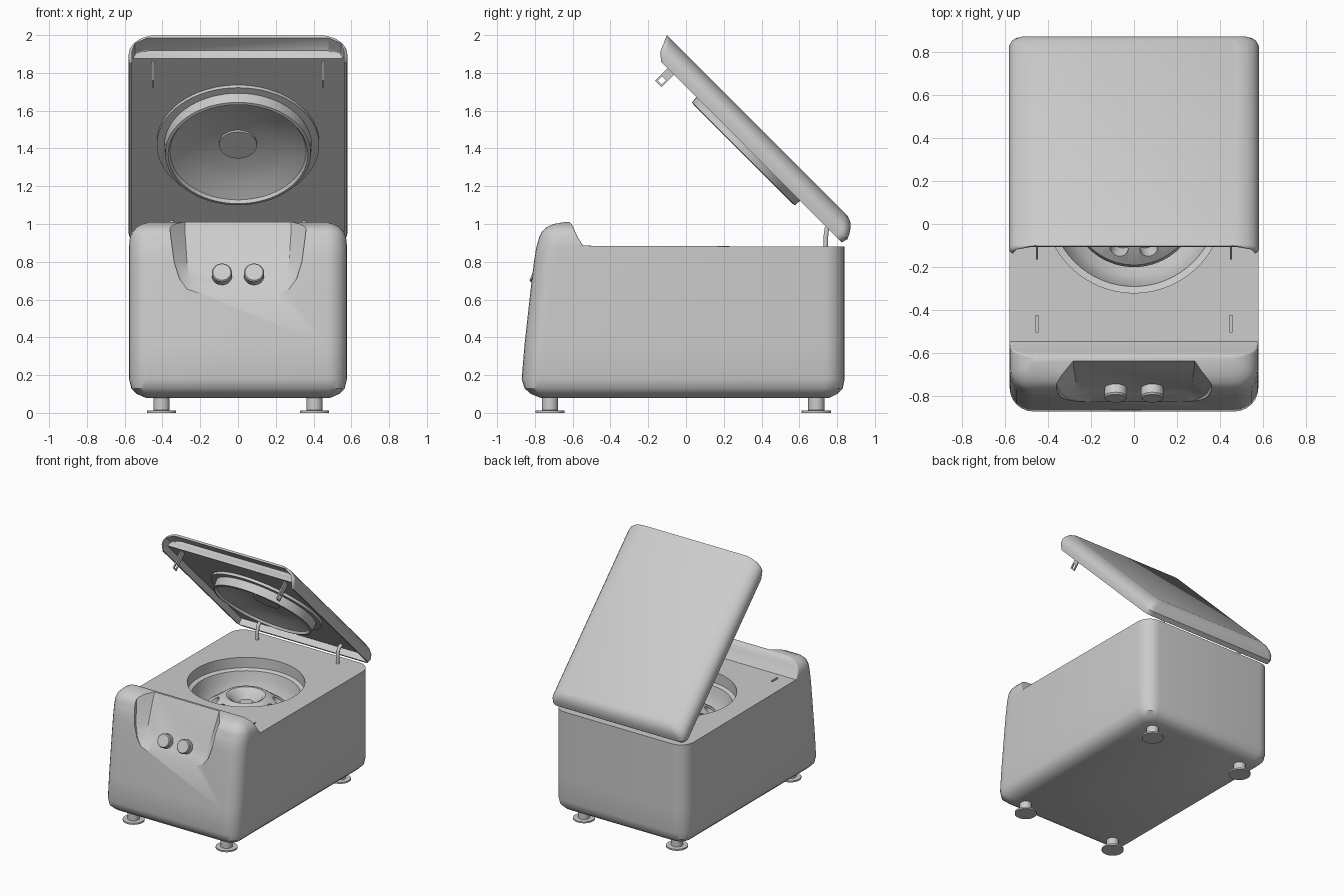
import bpy, bmesh, math
from math import sin, cos, pi
from mathutils import Matrix, Vector

if "Cube" in bpy.data.objects:
    bpy.data.objects.remove(bpy.data.objects["Cube"])

grey = bpy.data.materials.new("light_grey")
grey.use_nodes = True
grey.diffuse_color = (0.6, 0.6, 0.6, 1)
grey.node_tree.nodes["Principled BSDF"].inputs["Base Color"].default_value = (0.6, 0.6, 0.6, 1)

LID = Matrix.Rotation(-pi / 4, 4, 'X')   # lid frame: -y runs to the free end, z is outward


def finish(name, bm, matrix=None):
    bmesh.ops.remove_doubles(bm, verts=bm.verts, dist=1e-5)
    bmesh.ops.recalc_face_normals(bm, faces=bm.faces)
    if matrix:
        bm.transform(matrix)
    mesh = bpy.data.meshes.new(name)
    bm.to_mesh(mesh)
    bm.free()
    mesh.materials.append(grey)
    ob = bpy.data.objects.new(name, mesh)
    bpy.context.collection.objects.link(ob)
    return ob


def select(ob):
    bpy.ops.object.select_all(action='DESELECT')
    ob.select_set(True)
    bpy.context.view_layer.objects.active = ob


def smooth(ob, angle=35):
    select(ob)
    bpy.ops.object.shade_smooth_by_angle(angle=math.radians(angle))
    return ob


def cut(ob, *cutters):
    select(ob)
    for c in cutters:
        mod = ob.modifiers.new("cut", 'BOOLEAN')
        mod.operation, mod.solver, mod.object = 'DIFFERENCE', 'EXACT', c
        bpy.ops.object.modifier_apply(modifier=mod.name)
        bpy.data.objects.remove(c)


def loft(name, rings, matrix=None):
    bm = bmesh.new()
    rows = [[bm.verts.new(p) for p in r] for r in rings]
    n = len(rows[0])
    for a, b in zip(rows, rows[1:]):
        for i in range(n):
            j = (i + 1) % n
            bm.faces.new((a[i], a[j], b[j], b[i]))
    bm.faces.new(rows[0])
    bm.faces.new(rows[-1])
    return finish(name, bm, matrix)


def rounded(z, y0, y1, hw, r0, r1, seg=6):
    """Rounded rectangle at height z, front radius r0 and back radius r1."""
    pts = []
    for k, (sx, y, r, s) in enumerate(((1, y1, r1, -1), (-1, y1, r1, -1), (-1, y0, r0, 1), (1, y0, r0, 1))):
        for i in range(seg + 1):
            t = (k + i / seg) * pi / 2
            pts.append((sx * (hw - r) + r * cos(t), y + s * r + r * sin(t), z))
    return pts


def lathe(name, profile, centre, matrix=None, seg=64):
    bm = bmesh.new()
    verts = [bm.verts.new((r, 0, z)) for r, z in profile]
    edges = [bm.edges.new(e) for e in zip(verts, verts[1:])]
    bmesh.ops.spin(bm, geom=verts + edges, cent=(0, 0, 0), axis=(0, 0, 1), angle=2 * pi, steps=seg)
    return finish(name, bm, (matrix or Matrix()) @ Matrix.Translation(centre))


def box(name, lo, hi, matrix=None):
    bm = bmesh.new()
    bmesh.ops.create_cube(bm, size=1)
    lo, hi = Vector(lo), Vector(hi)
    fit = Matrix.Translation((lo + hi) / 2) @ Matrix.Diagonal((*(hi - lo), 1))
    return finish(name, bm, (matrix or Matrix()) @ fit)


# Housing: stacked rounded rectangles, stepping back to the deck behind the front hump
body = loft("housing", [rounded(*s) for s in (
    (0.08, -0.77, 0.76, 0.49, 0.05, 0.05),
    (0.10, -0.82, 0.80, 0.535, 0.07, 0.08),
    (0.13, -0.855, 0.83, 0.565, 0.09, 0.1),
    (0.18, -0.87, 0.84, 0.577, 0.11, 0.11),
    (0.36, -0.855, 0.84, 0.577, 0.11, 0.11),
    (0.65, -0.823, 0.84, 0.577, 0.11, 0.11),
    (0.80, -0.805, 0.84, 0.577, 0.11, 0.11),
    (0.88, -0.792, 0.84, 0.577, 0.11, 0.11),
    (0.885, -0.79, -0.545, 0.577, 0.11, 0.01),
    (0.93, -0.777, -0.573, 0.572, 0.1, 0.01),
    (0.96, -0.763, -0.587, 0.56, 0.09, 0.01),
    (0.985, -0.735, -0.597, 0.535, 0.07, 0.01),
    (1.0, -0.70, -0.607, 0.505, 0.04, 0.01),
    (1.01, -0.645, -0.617, 0.47, 0.01, 0.01))])

# Chamber opening in the deck
CENTRE = (0, 0.1, 0)
chamber = lathe("chamber_cutter", [(0, 1), (0.42, 1), (0.42, 0.8), (0.39, 0.79), (0.375, 0.72),
                                   (0.34, 0.63), (0.28, 0.57), (0, 0.55)], CENTRE)

# Control panel recess: a U outline with sloping walls and a tilted floor
outer = [(0.37, 1.1), (0.358, 0.95), (0.338, 0.8), (0.31, 0.71), (0.27, 0.655), (0.2, 0.63), (0.08, 0.62)]
inner = [(0.285, 1.1), (0.28, 0.95), (0.27, 0.8), (0.262, 0.73), (0.245, 0.7), (0.2, 0.69), (0.08, 0.685)]


def u_ring(half, depth):
    full = half + [(-x, z) for x, z in reversed(half)]
    return [(x, depth(z), z) for x, z in full]


def floor_y(z):
    return -0.64 - (1 - z) * 0.45


recess = loft("recess_cutter", [u_ring(outer, lambda z: -1.1),
                                u_ring(outer, lambda z: -0.83 + (z - 0.62) * 0.24),
                                u_ring(inner, floor_y)])
slots = [box("slot_cutter", (s * 0.45 - 0.008, -0.5, 0.84), (s * 0.45 + 0.008, -0.425, 0.92)) for s in (-1, 1)]
cut(body, chamber, recess, *slots)
smooth(body)

# Rotor with a ring of tube wells around a sunken hub
rotor = lathe("rotor", [(0, 0.56), (0.26, 0.58), (0.3, 0.66), (0.29, 0.69), (0.17, 0.775), (0.14, 0.78),
                        (0.12, 0.77), (0.08, 0.70), (0.05, 0.69), (0.045, 0.73), (0, 0.735)], CENTRE)
wells = []
for i in range(10):
    turn = Matrix.Translation(CENTRE) @ Matrix.Rotation(i * pi / 5, 4, 'Z')
    tilt = Matrix.Translation((0.225, 0, 0.735)) @ Matrix.Rotation(0.6, 4, 'Y')
    wells.append(lathe("well_cutter", [(0, -0.07), (0.042, -0.07), (0.042, 0.1), (0, 0.1)],
                       (0, 0, 0), turn @ tilt, 20))
cut(rotor, *wells)
smooth(rotor)

# Knobs square to the panel floor
for side, x in (("right", -0.085), ("left", 0.085)):
    place = Matrix.Translation((x, floor_y(0.725), 0.725)) @ Matrix.Rotation(pi / 2 - 0.42, 4, 'X')
    smooth(lathe(side + "_knob", [(0, -0.01), (0.053, -0.01), (0.053, 0.042), (0.047, 0.05), (0, 0.05)],
                 (0, 0, 0), place, 32))

# Feet
for sx, side in ((-1, "right"), (1, "left")):
    for y, end in ((-0.72, "front"), (0.69, "back")):
        smooth(lathe(f"{end}_{side}_foot", [(0, 0), (0.078, 0), (0.078, 0.012), (0.043, 0.014),
                                            (0.043, 0.1), (0, 0.1)], (sx * 0.405, y, 0), None, 32))

# Lid: rounded shell, hollowed below and open at the free end
lid = loft("lid", [rounded(*s) for s in (
    (1.22, -1.41, -0.055, 0.575, 0.03, 0.05),
    (1.255, -1.45, -0.046, 0.58, 0.03, 0.05),
    (1.285, -1.463, -0.06, 0.574, 0.03, 0.05),
    (1.31, -1.472, -0.078, 0.556, 0.03, 0.05),
    (1.33, -1.48, -0.1, 0.525, 0.03, 0.05),
    (1.342, -1.485, -0.13, 0.48, 0.03, 0.05))], LID)
mouth = loft("mouth_cutter", [rounded(z, -1.7, -1.385, hw, 0.01, 0.01, 2) for z, hw in (
    (1.1, 0.56), (1.265, 0.56), (1.3, 0.545), (1.328, 0.48))], LID)
hollow = box("hollow_cutter", (-0.56, -1.4, 1.1), (0.56, -0.075, 1.27), LID)
cut(lid, mouth, hollow)
smooth(lid)

# Dished chamber cover under the lid
smooth(lathe("chamber_cover", [(0.43, 1.275), (0.43, 1.25), (0.39, 1.248), (0.385, 1.185), (0.37, 1.182),
                               (0.36, 1.2), (0.27, 1.235), (0.18, 1.255), (0.1, 1.262), (0.1, 1.25),
                               (0, 1.25)], (0, -0.755, 0), LID))

for s, side in ((-1, "right"), (1, "left")):
    # Latch loop on the lid
    x0, x1 = s * 0.45 - 0.005, s * 0.45 + 0.005
    loop = box(side + "_latch", (x0, -1.36, 1.128), (x1, -1.31, 1.28), LID)
    cut(loop, box("loop_cutter", (x0 - 0.1, -1.35, 1.138), (x1 + 0.1, -1.32, 1.17), LID))
    # Bent hinge arm
    curve = bpy.data.curves.new(side + "_hinge", 'CURVE')
    curve.dimensions, curve.bevel_depth, curve.bevel_resolution = '3D', 0.013, 3
    curve.use_fill_caps = True
    path = ((0.74, 0.85), (0.74, 0.93), (0.745, 0.975), (0.765, 1.0), (0.80, 1.015))
    spline = curve.splines.new('POLY')
    spline.points.add(len(path) - 1)
    for p, (y, z) in zip(spline.points, path):
        p.co = (s * 0.35, y, z, 1)
    curve.materials.append(grey)
    bpy.context.collection.objects.link(bpy.data.objects.new(side + "_hinge", curve))
